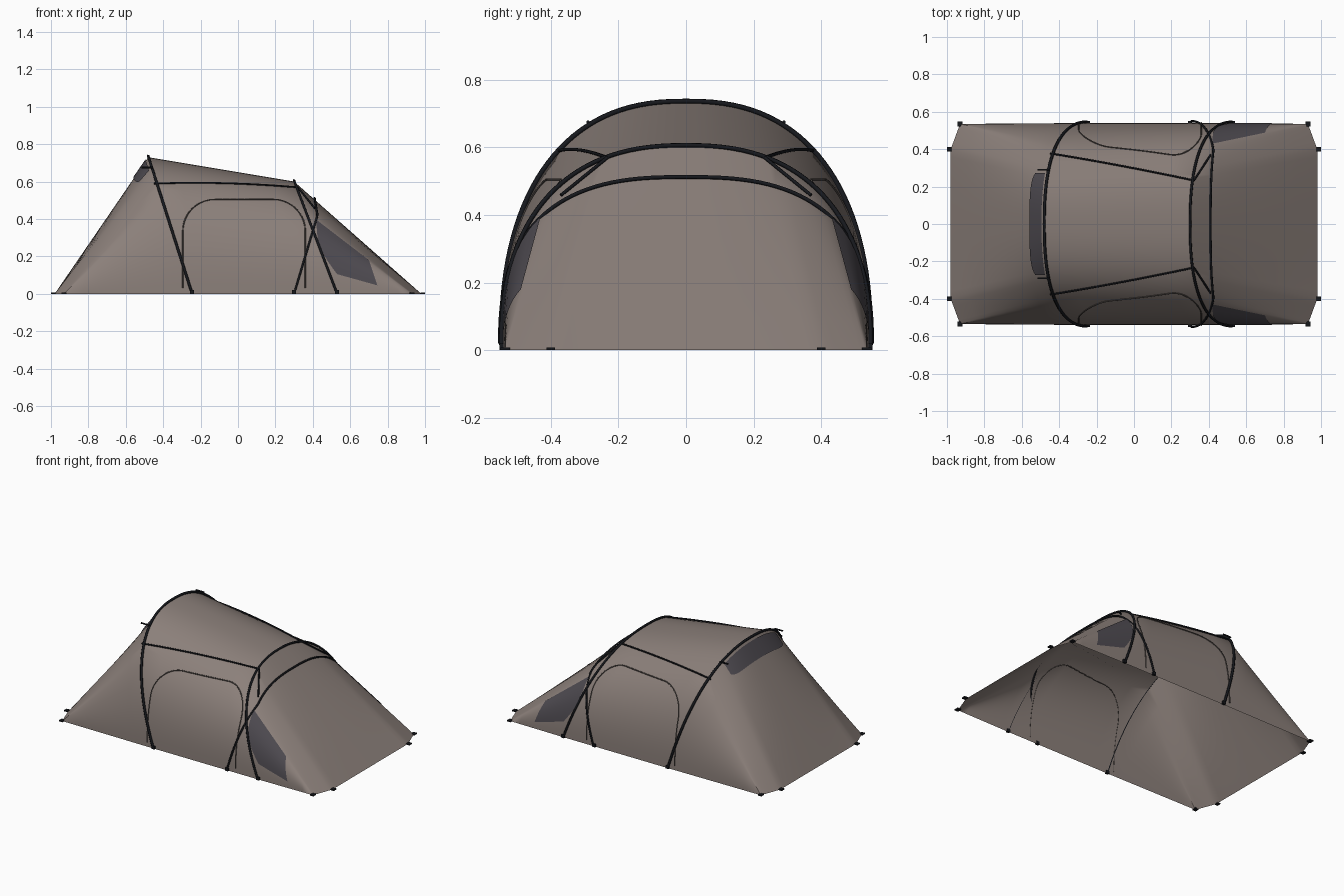
import bpy, bmesh, math
from mathutils import Vector

cube = bpy.data.objects.get("Cube")
if cube:
    bpy.data.objects.remove(cube)


def material(name, rgb, rough=0.8):
    m = bpy.data.materials.new(name)
    m.use_nodes = True
    m.diffuse_color = (*rgb, 1)
    bsdf = m.node_tree.nodes["Principled BSDF"]
    bsdf.inputs["Base Color"].default_value = (*rgb, 1)
    bsdf.inputs["Roughness"].default_value = rough
    return m


FABRIC = material("taupe fabric", (0.26, 0.215, 0.195))
WINDOW = material("smoky window", (0.075, 0.068, 0.08))
BLACK = material("black pole", (0.008, 0.009, 0.012))
SEAM = material("door seam", (0.08, 0.068, 0.062))

N = 2.4            # roundness of the hoops
HALF = 0.54        # half width at the ground
STEPS = 64
CORNER, END, END_Y = 0.93, 0.98, 0.40
# each hoop: top x, foot x, height
TALL = (-0.48, -0.245, 0.73)
LOW = (0.30, 0.53, 0.60)


def lerp(a, b, t):
    return a + (b - a) * t


def arch_y(z, h, half=HALF, n=N):
    return half * max(0, 1 - (z / h) ** n) ** (1 / n)


def hoop(spec, t, grow=0.0, n=N, half=HALF):
    """Point on a leaning hoop, t from 0 (+y foot) to 1 (-y foot)."""
    top, foot, h = spec
    a = math.pi * t
    c, s = math.cos(a), max(0, math.sin(a))
    z = (h + grow) * s ** (2 / n)
    y = math.copysign((half + grow) * abs(c) ** (2 / n), c)
    return Vector((lerp(foot, top, z / (h + grow)), y, z))


def ground(p, side):
    """Ground point of the end panel that a hoop point is pulled down to."""
    a = abs(p.y)
    if a > 0.41:
        x, y = CORNER, HALF - 0.005
    elif a > 0.27:
        k = (a - 0.27) / 0.14
        x, y = lerp(END, CORNER, k), lerp(END_Y, HALF - 0.005, k)
    else:
        x, y = END, END_Y * a / 0.27
    return Vector((side * x, math.copysign(y, p.y), 0))


def mid_point(t, s):
    return hoop(TALL, t).lerp(hoop(LOW, t), s)


def end_point(spec, side, t, s):
    p = hoop(spec, t)
    return p.lerp(ground(p, side), s)


def grid_object(name, rows, mat, angle=30):
    bm = bmesh.new()
    vs = [[bm.verts.new(p) for p in r] for r in rows]
    for a, b in zip(vs, vs[1:]):
        for i in range(len(a) - 1):
            bm.faces.new((a[i], a[i + 1], b[i + 1], b[i]))
    bmesh.ops.remove_doubles(bm, verts=bm.verts, dist=0.0005)
    bmesh.ops.recalc_face_normals(bm, faces=bm.faces)
    # open sheets: make the faces look away from the middle of the tent
    if sum(f.normal.dot(f.calc_center_median()) * f.calc_area() for f in bm.faces) < 0:
        bmesh.ops.reverse_faces(bm, faces=bm.faces)
    me = bpy.data.meshes.new(name)
    bm.to_mesh(me)
    bm.free()
    me.materials.append(mat)
    ob = bpy.data.objects.new(name, me)
    bpy.context.collection.objects.link(ob)
    bpy.ops.object.select_all(action='DESELECT')
    ob.select_set(True)
    bpy.context.view_layer.objects.active = ob
    bpy.ops.object.shade_smooth_by_angle(angle=math.radians(angle))
    return ob


def tube(name, pts, radius, mat=BLACK):
    cu = bpy.data.curves.new(name, 'CURVE')
    cu.dimensions = '3D'
    cu.bevel_depth = radius
    cu.bevel_resolution = 1
    cu.use_fill_caps = True
    sp = cu.splines.new('POLY')
    sp.points.add(len(pts) - 1)
    for q, p in zip(sp.points, pts):
        q.co = (*p, 1)
    cu.materials.append(mat)
    ob = bpy.data.objects.new(name, cu)
    bpy.context.collection.objects.link(ob)


def box(name, loc, size):
    bpy.ops.mesh.primitive_cube_add(size=1, location=loc)
    ob = bpy.context.object
    ob.name = name
    ob.scale = size
    ob.data.materials.append(BLACK)


# Fabric shell: end panel, middle tunnel, end panel
ts = [i / STEPS for i in range(STEPS + 1)]
rows = [[end_point(TALL, -1, t, 1 - k / 6) for t in ts] for k in range(6)]
rows += [[mid_point(t, k / 6) for t in ts] for k in range(7)]
rows += [[end_point(LOW, 1, t, k / 6) for t in ts] for k in range(1, 7)]
grid_object("tent_fabric", rows, FABRIC)

# Two leaning hoops and one crossing hoop
inner = [lerp(0.004, 0.996, t) for t in ts]
tube("tall_hoop", [hoop(TALL, t, 0.006) for t in inner], 0.008)
tube("low_hoop", [hoop(LOW, t, 0.006) for t in inner], 0.007)
cross = []
for t in inner:
    p = hoop((0, 0, 0.512), t, n=2.7, half=0.55)
    p.x = 0.30 + 0.125 * min(1, p.z / 0.42) - 0.015 * max(0, p.z - 0.42) / 0.09
    cross.append(p)
tube("cross_hoop", cross, 0.006)


# Point on the tunnel wall, or on the cone behind the low hoop, at a given x and z
def wall(x, z, side):
    s = 0.5
    for _ in range(12):
        h = lerp(TALL[2], LOW[2], s)
        lean = lerp(TALL[1] - TALL[0], LOW[1] - LOW[0], s) * (1 - z / h)
        s = (x - TALL[0] - lean) / (LOW[0] - TALL[0])
    return Vector((x, side * (arch_y(z, h) + 0.002), z))


def cone(x, z, side):
    lean = (LOW[1] - LOW[0]) / LOW[2]
    s = (CORNER - x - lean * z) / (CORNER - LOW[1])
    y = lerp(HALF - 0.005, arch_y(z / s, LOW[2]), s)
    return Vector((x, side * (y + 0.005), z))


# Arched door outline in x and z
R = 0.17
door = [(-0.295, 0.03 + 0.03 * i) for i in range(10)]
door += [(-0.125 - R * math.cos(a), 0.335 + R * math.sin(a))
         for a in [math.pi / 2 * i / 10 for i in range(11)]]
door += [(lerp(-0.125, 0.19, i / 8), 0.505) for i in range(1, 8)]
door += [(0.19 + R * math.sin(a), 0.335 + R * math.cos(a))
         for a in [math.pi / 2 * i / 10 for i in range(11)]]
door += [(0.36, 0.30 - 0.03 * i) for i in range(10)]

for side, tag in ((-1, "front"), (1, "back")):
    tube(tag + "_door_seam", [wall(x, z, side) for x, z in door], 0.0035, SEAM)

    # Side window lying on the end panel
    pane = []
    for i in range(9):
        u, row = i / 8, []
        for j in range(9):
            v = j / 8
            x = lerp(lerp(0.42, 0.70, u), lerp(0.53, 0.745, u), v)
            z = lerp(lerp(0.395, 0.18, u), lerp(0.105, 0.045, u), v)
            x -= 0.035 * math.sin(math.pi * v) * (1 - u)
            row.append(cone(x, z, side))
        pane.append(row)
    grid_object(tag + "_side_window", pane, WINDOW)

    # Guy line along the roof, then on to the crossing hoop
    def t_at(spec, y):
        t = math.acos((y / HALF) ** (N / 2)) / math.pi
        return t if side > 0 else 1 - t
    t0, t1 = t_at(TALL, 0.375), t_at(LOW, 0.23)
    line = []
    for k in range(13):
        p = mid_point(lerp(t0, t1, k / 12), lerp(-0.02, 1.01, k / 12))
        line.append(p + Vector((0, side * 0.003, 0.004)))
    tube(tag + "_roof_line", line, 0.005)
    tube(tag + "_brace_line", [line[-1], Vector((0.41, side * 0.37, 0.458))], 0.005)
    tube(tag + "_hoop_toggle", [Vector((-0.515, side * 0.29, 0.675)),
                                Vector((-0.455, side * 0.29, 0.675))], 0.005)

    # Pole feet and corner pegs
    for x in (TALL[1], 0.30, LOW[1]):
        box(tag + "_pole_foot", (x, side * 0.543, 0.01), (0.022, 0.016, 0.02))
    for sx in (-1, 1):
        box(tag + "_corner_peg", (sx * CORNER, side * 0.535, 0.004), (0.026, 0.028, 0.008))
        box(tag + "_end_peg", (sx * 0.988, side * END_Y, 0.004), (0.024, 0.026, 0.008))

# Curved window under the tall hoop
ta = math.acos((0.27 / HALF) ** (N / 2)) / math.pi
pane = []
for k in range(5):
    row = []
    for i in range(25):
        w = i / 24 * 2 - 1
        depth = 0.15 - 0.035 * abs(w) ** 6
        t = 0.5 + (0.5 - ta) * w * (1 - 0.05 * k / 4)
        p = end_point(TALL, -1, t, lerp(0.02, depth, k / 4))
        row.append(p + Vector((-0.005, 0, 0.003)))
    pane.append(row)
grid_object("end_window", pane, WINDOW)
